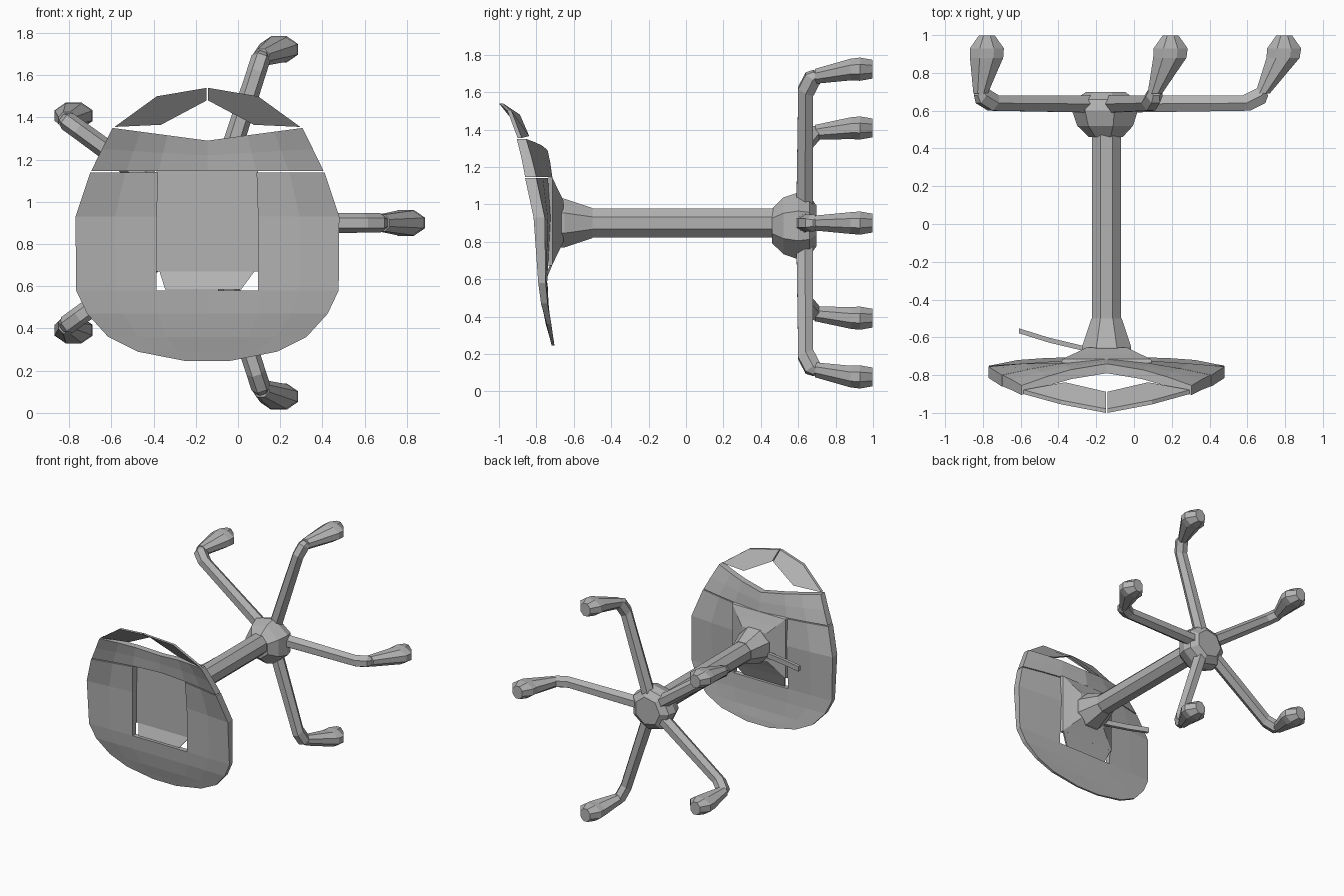
import bpy, bmesh
from math import cos, sin, pi, radians
from mathutils import Vector

cube = bpy.data.objects.get("Cube")
if cube:
    bpy.data.objects.remove(cube, do_unlink=True)

grey = bpy.data.materials.new("matte_grey")
grey.use_nodes = True
COLOR = (0.45, 0.45, 0.45, 1)
grey.diffuse_color = COLOR
grey.node_tree.nodes["Principled BSDF"].inputs["Base Color"].default_value = COLOR

CX, CZ = -0.145, 0.9  # column axis


def finish(name, bm):
    bmesh.ops.recalc_face_normals(bm, faces=bm.faces)
    mesh = bpy.data.meshes.new(name)
    bm.to_mesh(mesh)
    bm.free()
    mesh.materials.append(grey)
    obj = bpy.data.objects.new(name, mesh)
    bpy.context.collection.objects.link(obj)
    return obj


def loft(name, rings):
    """Skin a list of equal-length point rings and cap both ends."""
    bm = bmesh.new()
    loops = [[bm.verts.new(p) for p in ring] for ring in rings]
    n = len(loops[0])
    for a, b in zip(loops, loops[1:]):
        for i in range(n):
            j = (i + 1) % n
            bm.faces.new((a[i], a[j], b[j], b[i]))
    bm.faces.new(loops[0])
    bm.faces.new(loops[-1])
    return finish(name, bm)


def ring(center, u, v, sides):
    """Flat-sided ring around center with half-axes u and v."""
    k = 1 / cos(pi / sides)
    return [center + k * (u * cos(t) + v * sin(t))
            for t in ((i + 0.5) * 2 * pi / sides for i in range(sides))]


def lathe(name, profile, sides=8, z=CZ):
    X, Z = Vector((1, 0, 0)), Vector((0, 0, 1))
    return loft(name, [ring(Vector((CX, y, z)), X * r, Z * r, sides) for y, r in profile])


def shell(name, rows, opening=None):
    """Curved panel; rows hold z, half width, middle y, edge y, thickness, middle dip."""
    bm = bmesh.new()
    grid, depth = [], {}
    for z, w, mid, edge, thick, dip in rows:
        inner = min(0.24, 0.42 * w)
        line = []
        for dx in (-w, -0.7 * w, -inner, 0, inner, 0.7 * w, w):
            f = abs(dx) / w
            v = bm.verts.new((CX + dx, mid + (edge - mid) * f ** 1.5, z - dip * (1 - f)))
            depth[v] = thick
            line.append(v)
        grid.append(line)
    for r, (a, b) in enumerate(zip(grid, grid[1:])):
        for c in range(len(a) - 1):
            if not (opening and r in opening and c in (2, 3)):
                bm.faces.new((a[c], a[c + 1], b[c + 1], b[c]))
    loose = [v for v in bm.verts if not v.link_faces]
    bmesh.ops.delete(bm, geom=loose, context='VERTS')
    # back skin and rim walls
    front = list(bm.faces)
    rim = [e for e in bm.edges if e.is_boundary]
    back = {v: bm.verts.new(v.co + Vector((0, depth[v], 0))) for v in list(bm.verts)}
    for f in front:
        bm.faces.new([back[v] for v in reversed(f.verts)])
    for e in rim:
        a, b = e.verts
        bm.faces.new((a, b, back[b], back[a]))
    return finish(name, bm)


def plate(name, points, thick):
    """Thin plate from an outline, thickened towards the back."""
    pts = [Vector(p) for p in points]
    return loft(name, [pts, [p + Vector((0, thick, 0)) for p in pts]])


# Seat pan with a square opening in the middle
shell("seat_pan", [
    (1.14, 0.555, -0.775, -0.86, 0.06, 0),
    (0.93, 0.625, -0.775, -0.815, 0.06, 0),
    (0.58, 0.622, -0.780, -0.79, 0.04, 0),
    (0.47, 0.57, -0.77, -0.775, 0.035, 0),
    (0.36, 0.47, -0.75, -0.745, 0.025, 0),
    (0.29, 0.33, -0.73, -0.73, 0.02, 0),
    (0.245, 0.10, -0.718, -0.718, 0.015, 0),
], opening=(0, 1))

# Lower backrest band
shell("back_band", [
    (1.147, 0.55, -0.775, -0.86, 0.06, 0),
    (1.25, 0.50, -0.78, -0.88, 0.055, 0.03),
    (1.35, 0.45, -0.79, -0.905, 0.05, 0.06),
])

# Two bowed plates forming the top of the backrest
for side, label in ((-1, "right"), (1, "left")):
    outline = [(0.44, -0.90, 1.355), (0.24, -0.955, 1.50), (0.004, -1.0, 1.54),
               (0.004, -0.91, 1.48), (0.22, -0.86, 1.365)]
    plate(label + "_top_arch", [(CX + side * x, y, z) for x, y, z in outline], 0.022)


# Square mounting bracket behind the opening
def square(y, h):
    return [Vector((CX + a * h, y, 0.91 + b * h)) for a, b in ((-1, -1), (1, -1), (1, 1), (-1, 1))]


loft("mount_bracket", [square(-0.735, 0.24), square(-0.715, 0.235),
                       square(-0.685, 0.17), square(-0.655, 0.11)])

# Sloped lip under the bracket
plate("bracket_lip", [(CX + x, y, z) for x, y, z in (
    (-0.23, -0.725, 0.68), (0.23, -0.725, 0.68), (0.16, -0.765, 0.585), (-0.2, -0.765, 0.585))], 0.012)

# Column, collar and hub
lathe("collar", [(-0.67, 0.13), (-0.65, 0.13), (-0.5, 0.08)])
lathe("column", [(-0.51, 0.077), (0.49, 0.077)])
lathe("hub", [(0.46, 0.085), (0.52, 0.14), (0.6, 0.165), (0.66, 0.15), (0.698, 0.10)],
      sides=7, z=0.885)

# Height lever
loft("height_lever", [ring(Vector(p), Vector((0, 0.013, 0)), Vector((0, 0, 0.02)), 4)
                      for p in ((-0.24, -0.665, 0.85), (-0.45, -0.615, 0.86), (-0.61, -0.565, 0.87))])

# Five legs with casters, all casters trailing the same way
Y = Vector((0, 1, 0))
for i in range(5):
    a = radians(72 * i)
    out = Vector((cos(a), 0, sin(a)))
    across = Vector((-sin(a), 0, cos(a)))
    axis = Vector((CX, 0, CZ))
    path = [(0.08, 0.635, 0.045), (0.74, 0.64, 0.04), (0.82, 0.68, 0.04), (0.84, 0.71, 0.03)]
    loft(f"leg_{i + 1}", [ring(axis + out * d + Y * y, Y * r + out * (-0.5 * r if d > 0.5 else 0),
                               across * r, 6) for d, y, r in path])
    tip = axis + out * 0.825
    trail = Vector((0.07 + 0.045 * cos(a), 0, 0.04 * sin(a)))
    sections = [(0.69, 0, 0.038, 0.04), (0.88, 0.95, 0.088, 0.058),
                (0.93, 1, 0.09, 0.062), (0.998, 1, 0.042, 0.05)]
    loft(f"caster_{i + 1}", [ring(tip + trail * t + Y * y, Vector((hx, 0, 0)),
                                  Vector((0, 0, hz)), 8) for y, t, hx, hz in sections])
